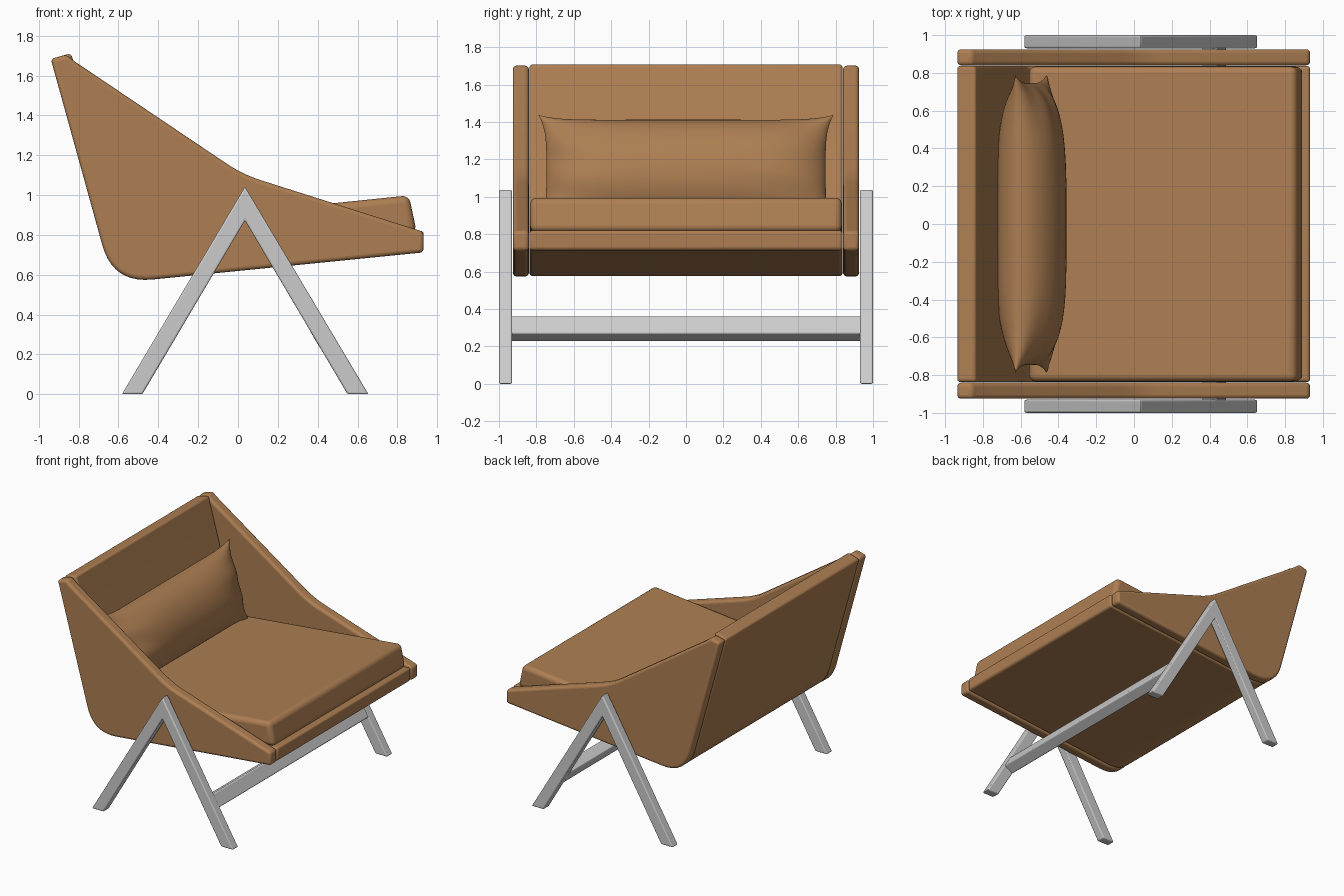
import bpy, bmesh, math
from mathutils import Vector

if "Cube" in bpy.data.objects:
    bpy.data.objects.remove(bpy.data.objects["Cube"])

leather = bpy.data.materials.new("tan_leather")
leather.diffuse_color = (0.42, 0.21, 0.085, 1)
leather.use_nodes = True
leather.node_tree.nodes["Principled BSDF"].inputs["Base Color"].default_value = leather.diffuse_color


def finish(bm, name, mat=None, bevel=0, segments=4, angle=40):
    bmesh.ops.recalc_face_normals(bm, faces=bm.faces[:])
    me = bpy.data.meshes.new(name)
    bm.to_mesh(me)
    bm.free()
    ob = bpy.data.objects.new(name, me)
    bpy.context.collection.objects.link(ob)
    if mat:
        me.materials.append(mat)
    if bevel:
        b = ob.modifiers.new("soft_edges", 'BEVEL')
        b.width, b.segments = bevel, segments
        b.limit_method, b.angle_limit = 'ANGLE', math.radians(32)
        b.use_clamp_overlap = False
    bpy.ops.object.select_all(action='DESELECT')
    ob.select_set(True)
    bpy.context.view_layer.objects.active = ob
    bpy.ops.object.shade_smooth_by_angle(angle=math.radians(angle))
    return ob


def rounded(points, steps=10):
    """Profile points (x, z) or (x, z, d); d rounds the corner over that distance."""
    out, n = [], len(points)
    for i, p in enumerate(points):
        c = Vector(p[:2])
        if len(p) == 2:
            out.append(c)
            continue
        a = c + (Vector(points[i - 1][:2]) - c).normalized() * p[2]
        b = c + (Vector(points[(i + 1) % n][:2]) - c).normalized() * p[2]
        for k in range(steps + 1):
            t = k / steps
            out.append(a * (1 - t) ** 2 + c * 2 * t * (1 - t) + b * t * t)
    return out


def extrude(name, points, y0, y1, mat=None, bevel=0.02, segments=4):
    bm = bmesh.new()
    f = bm.faces.new([bm.verts.new((p.x, y0, p.y)) for p in rounded(points)])
    r = bmesh.ops.extrude_face_region(bm, geom=[f])
    vs = [g for g in r["geom"] if isinstance(g, bmesh.types.BMVert)]
    bmesh.ops.translate(bm, verts=vs, vec=(0, y1 - y0, 0))
    return finish(bm, name, mat, bevel, segments)


# Padded side panels and the metal A-frames outside them
side = [(-0.94, 1.683), (-0.86, 1.705), (-0.822, 1.672), (0.024, 1.103, 0.1),
        (0.932, 0.815), (0.932, 0.712), (-0.628, 0.556, 0.2)]
frame = [(0.035, 1.042), (0.655, 0), (0.55, 0), (0.035, 0.872), (-0.48, 0), (-0.583, 0)]
for s, label in ((-1, "near"), (1, "far")):
    extrude("side_panel_" + label, side, s * 0.84, s * 0.925, leather, 0.02)
    extrude("leg_frame_" + label, frame, s * 0.93, s * 1.0, None, 0.009, 3)

# Back and seat in one bent shell
shell = [(-0.94, 1.683), (-0.838, 1.712), (-0.55, 0.67, 0.06), (0.932, 0.822),
         (0.932, 0.715), (-0.628, 0.558, 0.2)]
extrude("back_and_seat_shell", shell, -0.837, 0.837, leather, 0.018)

# Seat cushion
cushion = [(-0.555, 0.852), (0.858, 0.998), (0.897, 0.815), (-0.555, 0.672)]
extrude("seat_cushion", cushion, -0.833, 0.833, leather, 0.035, 5)

# Crossbar between the front legs, tilted with them
down, across = Vector((0.51, -0.861)), Vector((0.861, 0.51))
mid = Vector((0.425, 0.295))
bar = [tuple(mid + down * 0.055 * a + across * 0.0435 * b)
       for a, b in ((-1, -1), (-1, 1), (1, 1), (1, -1))]
extrude("front_crossbar", bar, -0.94, 0.94, None, 0.009, 3)

# Lumbar pillow: two bulged sheets sewn at the rim, with pointed corners
NU, NV = 64, 32
centre = Vector((-0.545, 0, 1.145))
up, out = Vector((-0.277, 0, 0.961)), Vector((0.961, 0, 0.277))
bm = bmesh.new()
for face in (1, -1):
    grid = []
    for i in range(NU + 1):
        u = math.sin(math.pi / 2 * (2 * i / NU - 1))
        row = []
        for j in range(NV + 1):
            v = math.sin(math.pi / 2 * (2 * j / NV - 1))
            y = 0.79 * u * (1 - 0.055 * (1 - v ** 4))
            w = 0.305 * v * (1 - 0.1 * (1 - abs(u) ** 8))
            h = 0.18 * max(0, 1 - u ** 4) ** 0.65 * max(0, 1 - v * v) ** 0.55
            # creases fanning in from the short ends
            h *= 1 + 0.09 * abs(u) ** 4 * math.sin(9 * v + 4 * u + face)
            row.append(bm.verts.new(centre + up * w + out * h * face + Vector((0, y, 0))))
        grid.append(row)
    for i in range(NU):
        for j in range(NV):
            bm.faces.new((grid[i][j], grid[i + 1][j], grid[i + 1][j + 1], grid[i][j + 1]))
bmesh.ops.remove_doubles(bm, verts=bm.verts[:], dist=0.0002)
finish(bm, "lumbar_pillow", leather, angle=80)
